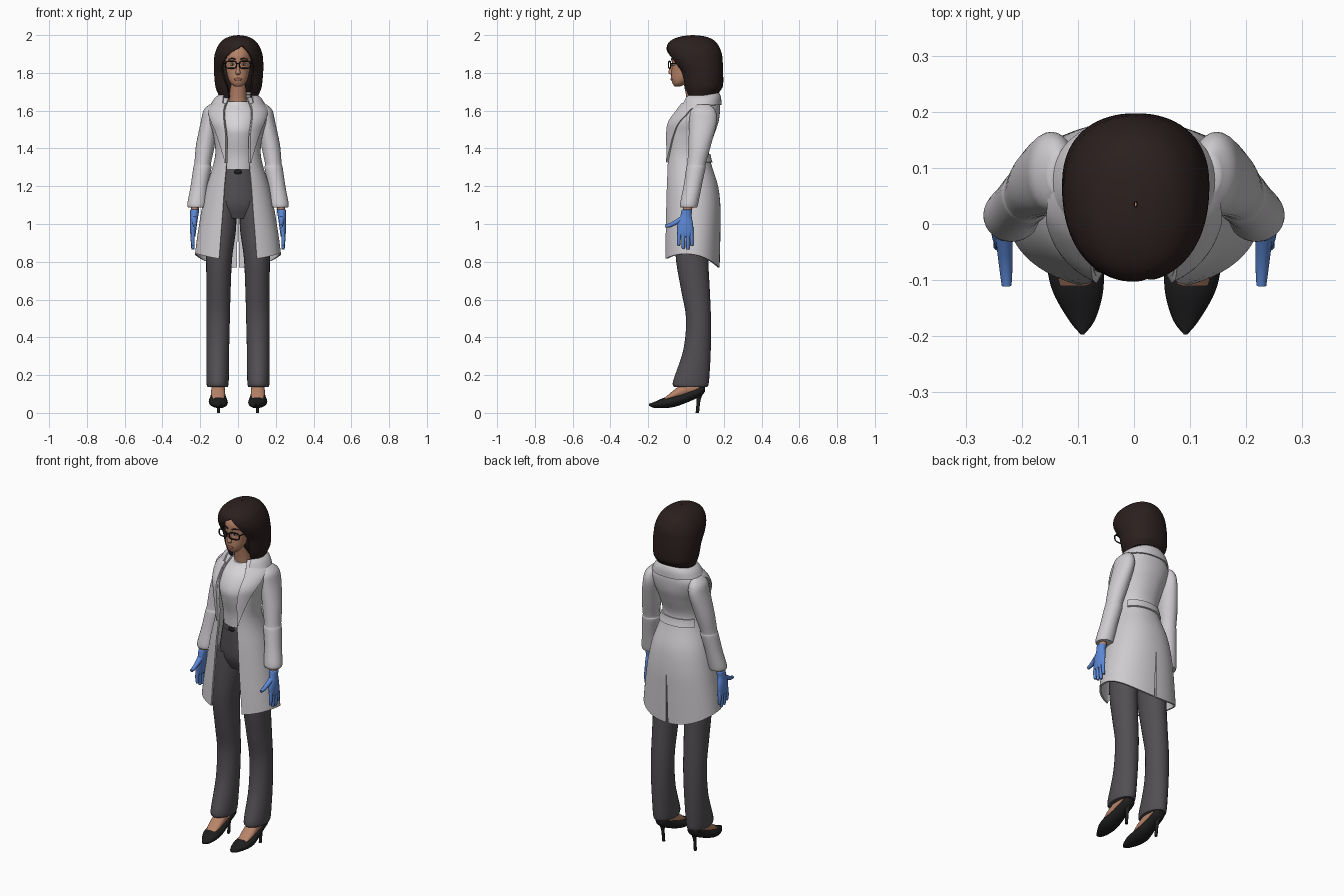
import bpy, bmesh, math
from mathutils import Matrix

cube = bpy.data.objects.get("Cube")
if cube:
    bpy.data.objects.remove(cube, do_unlink=True)


def material(name, r, g, b):
    m = bpy.data.materials.new(name)
    m.use_nodes = True
    m.diffuse_color = (r, g, b, 1)
    node = m.node_tree.nodes["Principled BSDF"]
    node.inputs["Base Color"].default_value = (r, g, b, 1)
    node.inputs["Roughness"].default_value = .8
    return m


WHITE = material("coat white", .62, .6, .62)
SHIRT = material("shirt white", .68, .66, .68)
GREY = material("trouser grey", .085, .078, .085)
HAIR = material("hair brown", .024, .014, .013)
SKIN = material("skin", .48, .23, .14)
LIPS = material("lips", .36, .13, .09)
BLACK = material("black", .013, .013, .014)
BLUE = material("glove blue", .11, .25, .68)
EYE = material("eye white", .6, .57, .55)
parts = []


def finish(name, data, mat, mirror=False, thick=0):
    ob = bpy.data.objects.new(name, data)
    bpy.context.collection.objects.link(ob)
    data.materials.append(mat)
    if mirror:
        mod = ob.modifiers.new("Mirror", "MIRROR")
        mod.merge_threshold = .001
    if thick:
        mod = ob.modifiers.new("Solidify", "SOLIDIFY")
        mod.thickness, mod.offset = thick, -1
    parts.append(ob)
    return ob


def smooth(rows, k=5):
    """Catmull-Rom interpolation of parameter rows."""
    out = []
    for i in range(len(rows) - 1):
        four = [rows[max(i - 1, 0)], rows[i], rows[i + 1], rows[min(i + 2, len(rows) - 1)]]
        for j in range(k):
            t = j / k
            out.append([b + t / 2 * (c - a + t * (2 * a - 5 * b + 4 * c - d + t * (3 * (b - c) + d - a)))
                        for a, b, c, d in zip(*four)])
    return out + [list(rows[-1])]


def loft(name, rows, mat, mirror=False, axis="z", n=28, k=5):
    """Closed body through elliptical rings (x, y, z, radius, radius)."""
    bm = bmesh.new()
    rings = []
    for x, y, z, a, b in smooth(rows, k):
        ring = []
        for i in range(n):
            t = math.tau * i / n
            u, v = max(a, .001) * math.cos(t), max(b, .001) * math.sin(t)
            ring.append(bm.verts.new((x + u, y + v, z) if axis == "z" else (x + u, y, z + v)))
        rings.append(ring)
    for r, s in zip(rings, rings[1:]):
        for i in range(n):
            j = (i + 1) % n
            bm.faces.new((r[i], r[j], s[j], s[i]))
    bm.faces.new(rings[0])
    bm.faces.new(rings[-1])
    bmesh.ops.recalc_face_normals(bm, faces=bm.faces)
    me = bpy.data.meshes.new(name)
    bm.to_mesh(me)
    return finish(name, me, mat, mirror)


def power(v, e):
    return math.copysign(abs(v) ** e, v)


P = 2.2


def angle(x, rx):
    return math.asin(max(-1, min(1, power(x / max(rx, .001), P / 2))))


def point(row, t, off=0):
    z, rx, front, back = row[:4]
    s, c = power(math.sin(t), 2 / P), power(math.cos(t), 2 / P)
    return [(rx + off) * s, (front + back) / 2 - ((back - front) / 2 + off) * c, z]


def shell(name, rows, mat, span, thick, mirror=True, off=0, shape=None, n=28):
    """Open garment sheet; span(row) gives the first and last angle."""
    bm = bmesh.new()
    grid = []
    for row in rows:
        a, b = span(row)
        line = []
        for i in range(n + 1):
            t = a + (b - a) * i / n
            p = point(row, t, off)
            if mirror and i == n and b == math.pi:
                p[0] = 0
            if shape:
                shape(p, t, i == n)
            line.append(bm.verts.new(p))
        grid.append(line)
    for r, s in zip(grid, grid[1:]):
        for i in range(n):
            bm.faces.new((r[i], r[i + 1], s[i + 1], s[i]))
    me = bpy.data.meshes.new(name)
    bm.to_mesh(me)
    return finish(name, me, mat, mirror, thick)


def tube(name, pts, radius, mat, mirror=False, cyclic=False, tip=1):
    cu = bpy.data.curves.new(name, "CURVE")
    cu.dimensions, cu.bevel_depth, cu.bevel_resolution = "3D", radius, 3
    cu.use_fill_caps = True
    sp = cu.splines.new("POLY")
    sp.points.add(len(pts) - 1)
    sp.use_cyclic_u = cyclic
    for i, (q, co) in enumerate(zip(sp.points, pts)):
        q.co = (*co, 1)
        q.radius = 1 + (tip - 1) * i / (len(pts) - 1)
    return finish(name, cu, mat, mirror)


def ball(name, loc, size, mat, mirror=False):
    bm = bmesh.new()
    bmesh.ops.create_uvsphere(bm, u_segments=16, v_segments=10, radius=1,
                              matrix=Matrix.Translation(loc) @ Matrix.Diagonal((*size, 1)))
    me = bpy.data.meshes.new(name)
    bm.to_mesh(me)
    return finish(name, me, mat, mirror)


# Shoes and feet
loft("shoe", [(.092, -.197, .043, .003, .005), (.093, -.17, .042, .024, .015), (.1, -.12, .052, .045, .027),
              (.105, -.07, .06, .05, .03), (.105, -.02, .075, .044, .03), (.105, .04, .102, .036, .032),
              (.104, .085, .125, .034, .03), (.104, .1, .13, .02, .018)], BLACK, True, "y")
loft("shoe_heel", [(.103, .06, 0, .008, .009), (.104, .067, .07, .009, .011),
                   (.104, .075, .12, .022, .024)], BLACK, True)
loft("foot", [(.104, -.11, .072, .028, .01), (.105, -.06, .098, .037, .026),
              (.105, 0, .125, .036, .04), (.105, .07, .14, .032, .036)], SKIN, True, "y")

# Trousers and belt
loft("trouser_leg", [(.108, .025, .138, .054, .088), (.108, .027, .17, .059, .095), (.107, .058, .33, .06, .073),
                     (.105, .066, .5, .062, .066), (.103, .05, .65, .064, .076), (.1, .032, .82, .069, .086),
                     (.09, .035, .98, .08, .09), (.075, .04, 1.12, .065, .088)], GREY, True)
loft("trouser_hips", [(0, .04, 1.03, .09, .07), (0, .042, 1.1, .13, .098), (0, .04, 1.2, .118, .098),
                      (0, .03, 1.3, .095, .085)], GREY)
loft("belt", [(0, .03, 1.262, .102, .092), (0, .03, 1.29, .1, .09)], GREY, k=1)
ball("belt_buckle", (0, -.062, 1.276), (.022, .006, .012), BLACK)

# Shirt and neck
loft("shirt", [(0, .025, 1.27, .092, .083), (0, .02, 1.36, .095, .085), (0, .012, 1.45, .1, .1),
               (0, .02, 1.51, .112, .114), (0, .045, 1.58, .115, .108), (0, .055, 1.63, .085, .072),
               (0, .05, 1.648, .056, .056)], SHIRT)
loft("neck", [(0, .055, 1.6, .06, .05), (0, .047, 1.66, .045, .044), (0, .035, 1.77, .045, .05)], SKIN)

# Coat body, with a raised side hem and a slit at the back
coat = smooth([(.8, .228, -.12, .178, .1), (.95, .212, -.118, .182, .09), (1.08, .192, -.115, .183, .08),
               (1.2, .166, -.112, .17, .072), (1.31, .132, -.108, .136, .062), (1.385, .12, -.107, .121, .06),
               (1.475, .132, -.108, .15, .062), (1.54, .15, -.098, .172, .07), (1.6, .155, -.055, .18, .072),
               (1.64, .125, -.025, .178, .062), (1.67, .085, 0, .17, .05)])


def hem(p, t, last):
    if last and p[2] < 1.03:
        p[0] = .002 + .02 * (1.03 - p[2])
    w = max(0, min(1, (1 - p[2]) / .2))
    p[2] += w * (.05 * math.sin(t) ** 2 + .02 * math.cos(t) - .01)


shell("coat_body", coat, WHITE, lambda r: (angle(r[4], r[1]), math.pi), .01, shape=hem)

# Lapels, collar and half belt lie over the coat


def lapel_span(r):
    w = .005 + .07 * min(1, max(0, (r[0] - 1.33) / .25))
    return angle(r[4], r[1]), angle(r[4] + w, r[1])


shell("coat_lapel", [r for r in coat if 1.32 < r[0] < 1.645], WHITE, lapel_span, .012, off=.01, n=8)
shell("coat_collar", smooth([(1.63, .145, -.035, .187), (1.665, .125, -.022, .186),
                             (1.69, .092, -.005, .178), (1.695, .075, .005, .168)]),
      WHITE, lambda r: (angle(.07, r[1]) + .1, math.pi), .008)
shell("coat_half_belt", [r for r in coat if 1.31 < r[0] < 1.375], WHITE,
      lambda r: (math.pi * .68, math.pi), .014, off=.009, n=12)

# Sleeves
loft("sleeve", [(.218, .015, 1.088, .047, .044), (.217, .017, 1.11, .051, .048), (.205, .035, 1.2, .046, .048),
                (.189, .052, 1.295, .048, .051), (.187, .056, 1.32, .044, .049), (.172, .073, 1.42, .05, .06),
                (.15, .09, 1.54, .047, .073), (.143, .09, 1.6, .04, .066), (.135, .09, 1.632, .018, .035)],
     WHITE, True)

# Wrists and gloved hands
loft("wrist", [(.23, .005, 1.05, .02, .024), (.225, .012, 1.12, .022, .026)], SKIN, True, k=2)
loft("glove_palm", [(.238, -.003, .935, .012, .038), (.238, -.004, .96, .016, .043), (.236, -.004, 1, .019, .041),
                    (.232, 0, 1.04, .021, .03), (.23, .004, 1.07, .024, .028), (.23, .005, 1.076, .021, .025)],
     BLUE, True)
for i, (y, low) in enumerate([(-.035, .885), (-.013, .868), (.009, .865), (.028, .885)]):
    tube("glove_finger_%d" % (i + 1), [(.238, y, .96), (.241, y * 1.08, .92), (.239, y * 1.1, low + .01),
                                       (.238, y * 1.1, low)], .0115, BLUE, True, tip=.65)
tube("glove_thumb", [(.232, -.01, 1.035), (.23, -.05, 1.01), (.228, -.085, .993), (.227, -.11, .988)],
     .016, BLUE, True, tip=.55)

# Head and face
loft("head", [(0, -.045, 1.728, .016, .014), (0, -.036, 1.742, .036, .034), (0, -.02, 1.77, .052, .058),
              (0, -.005, 1.81, .061, .072), (0, .005, 1.85, .067, .08), (0, .015, 1.9, .07, .09),
              (0, .03, 1.95, .055, .075), (0, .04, 1.975, .02, .03)], SKIN)
loft("nose", [(0, -.074, 1.79, .007, .006), (0, -.08, 1.799, .013, .013), (0, -.077, 1.82, .009, .012),
              (0, -.07, 1.85, .006, .008)], SKIN, n=16)
ball("lips", (0, -.073, 1.766), (.02, .009, .008), LIPS)
ball("eye", (.029, -.064, 1.845), (.014, .01, .007), EYE, True)
ball("iris", (.029, -.072, 1.845), (.006, .003, .006), BLACK, True)
tube("eyebrow", [(.014, -.076, 1.872), (.032, -.071, 1.878), (.05, -.057, 1.871)], .004, HAIR, True, tip=.6)

# Glasses
rim = []
for i in range(24):
    a = math.tau * i / 24
    rim.append((.037 + .029 * power(math.cos(a), .6), -.087 + .006 * math.cos(a), 1.843 + .019 * power(math.sin(a), .6)))
tube("glasses_rim", rim, .0035, BLACK, True, cyclic=True)
tube("glasses_bridge", [(-.009, -.092, 1.848), (0, -.093, 1.851), (.009, -.092, 1.848)], .003, BLACK)
tube("glasses_temple", [(.066, -.081, 1.85), (.073, -.04, 1.85), (.076, .03, 1.848)], .003, BLACK, True)

# Bobbed hair with an off-centre parting
hair = smooth([(1.665, .105, 0, .175, .07, .05), (1.72, .122, -.02, .195, .073, .062),
               (1.8, .13, -.04, .197, .078, .088), (1.85, .131, -.075, .195, .076, .084),
               (1.9, .126, -.1, .19, .058, .05), (1.945, .108, -.1, .172, .021, -.019),
               (1.975, .082, -.075, .145, .02, -.02), (1.993, .045, -.025, .1, .01, -.01),
               (2, .003, .03, .04, 0, 0)])


def hair_ends(p, t, last):
    w = max(0, min(1, (1.74 - p[2]) / .07))
    p[2] += w * .03 * (1 - math.cos(t)) / 2
    p[0] += .003


shell("hair_bob", hair, HAIR, lambda r: (angle(r[4], r[1]), math.tau - angle(r[5], r[1])),
      .014, mirror=False, shape=hair_ends, n=56)
loft("hair_underlayer", [(0, .1, 1.695, .085, .07), (0, .085, 1.76, .11, .09), (0, .075, 1.85, .113, .1),
                         (0, .055, 1.93, .085, .095), (0, .05, 1.965, .05, .06)], HAIR)

# Bake modifiers and curves, then shade
bpy.ops.object.select_all(action="DESELECT")
for ob in parts:
    ob.select_set(True)
bpy.context.view_layer.objects.active = parts[0]
bpy.ops.object.convert(target="MESH")
bpy.ops.object.shade_smooth_by_angle(angle=math.radians(45))
